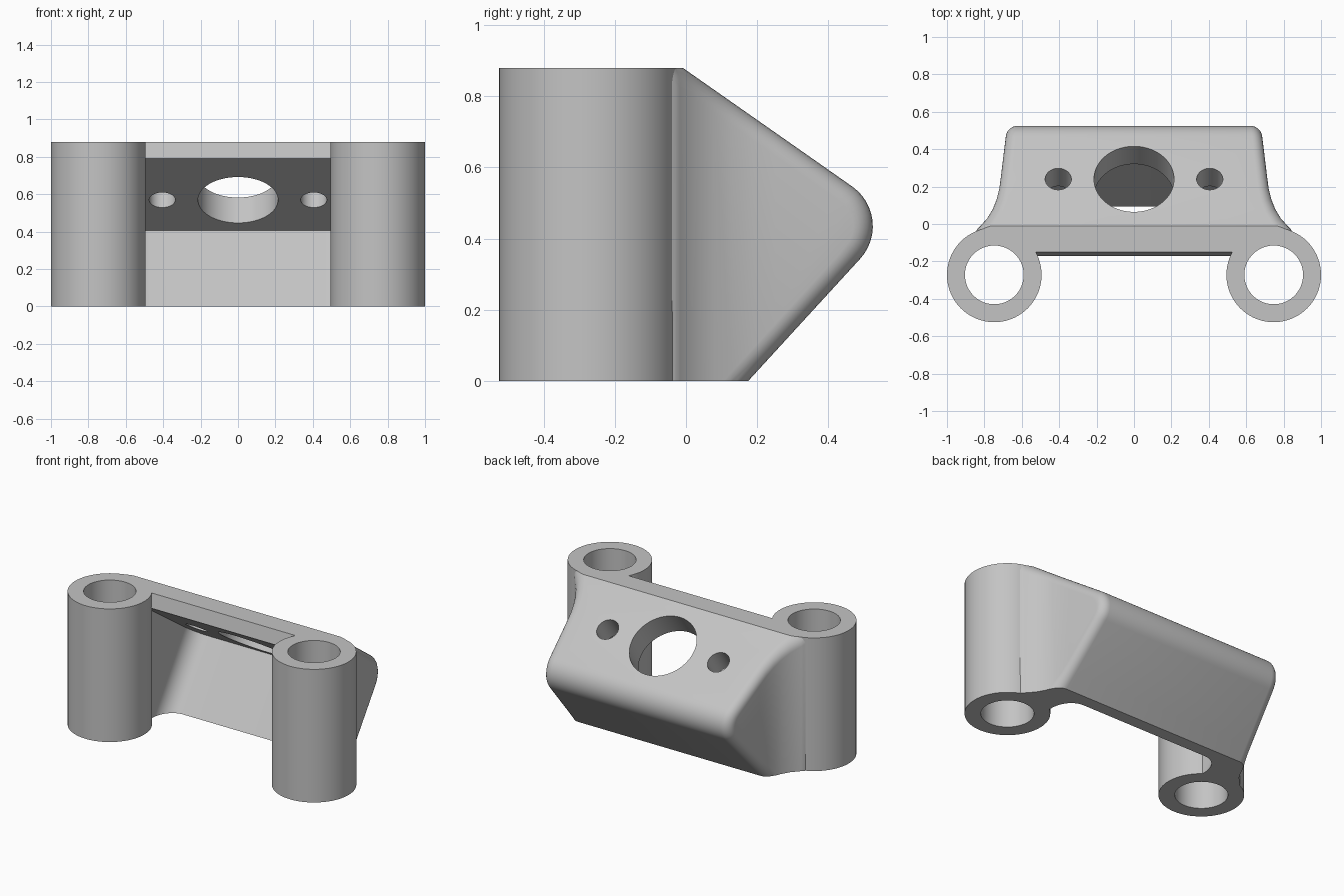
import bpy, bmesh, math
from mathutils import Matrix, Vector

old = bpy.data.objects.get("Cube")
if old:
    bpy.data.objects.remove(old, do_unlink=True)

HEIGHT = 0.88
TUBE_X, TUBE_Y = 0.747, -0.272
SLOPE = math.radians(35)      # upper plate
UNDER = math.radians(47.5)    # lower plate

grey = bpy.data.materials.new("plain_grey")
grey.use_nodes = True
grey.diffuse_color = (0.55, 0.55, 0.55, 1)
grey.node_tree.nodes["Principled BSDF"].inputs["Base Color"].default_value = (0.55, 0.55, 0.55, 1)


def finish(name, bm):
    bmesh.ops.recalc_face_normals(bm, faces=bm.faces[:])
    mesh = bpy.data.meshes.new(name)
    bm.to_mesh(mesh)
    bm.free()
    obj = bpy.data.objects.new(name, mesh)
    bpy.context.collection.objects.link(obj)
    mesh.materials.append(grey)
    return obj


def prism(points, direction):
    """Extrude a closed outline along a direction."""
    bm = bmesh.new()
    face = bm.faces.new([bm.verts.new(p) for p in points])
    geom = bmesh.ops.extrude_face_region(bm, geom=[face])["geom"]
    verts = [g for g in geom if isinstance(g, bmesh.types.BMVert)]
    bmesh.ops.translate(bm, verts=verts, vec=direction)
    return bm


def cylinder(name, radius, depth, matrix):
    bm = bmesh.new()
    bmesh.ops.create_cone(bm, cap_ends=True, segments=72, radius1=radius,
                          radius2=radius, depth=depth, matrix=matrix)
    return finish(name, bm)


def apply(obj, mod):
    bpy.context.view_layer.objects.active = obj
    bpy.ops.object.modifier_apply(modifier=mod.name)


def combine(obj, other, operation):
    mod = obj.modifiers.new("combine", "BOOLEAN")
    mod.operation = operation
    mod.solver = "EXACT"
    mod.object = other
    apply(obj, mod)
    bpy.data.objects.remove(other, do_unlink=True)


# Side profile: two sloping faces meeting in a rounded nose
nose_y, nose_z, nose_r = 0.389, 0.435, 0.136
start, end = math.pi / 2 - SLOPE, UNDER - math.pi / 2
arc = []
for i in range(13):
    a = start + (end - start) * i / 12
    arc.append((nose_y + nose_r * math.cos(a), nose_z + nose_r * math.sin(a)))
top_y, low_z = -0.6, -0.5
top = (top_y, arc[0][1] + (arc[0][0] - top_y) * math.tan(SLOPE))
low = (arc[-1][0] - (arc[-1][1] - low_z) / math.tan(UNDER), low_z)
profile = [top] + arc + [low, (top_y, low_z)]
bracket = finish("bracket", prism([(-1.2, y, z) for y, z in profile], (2.4, 0, 0)))

# Plan outline: sides flare out in a hollow curve to meet the tubes
half = [(0.72, -0.272), (0.83, -0.13), (0.872, -0.052), (0.825, -0.015), (0.785, 0.03),
        (0.755, 0.08), (0.735, 0.13), (0.72, 0.19), (0.712, 0.25), (0.667, 0.62)]
plan = half + [(-x, y) for x, y in reversed(half)]
combine(bracket, finish("plan_cutter", prism([(x, y, -0.3) for x, y in plan], (0, 0, 1.7))), "INTERSECT")

# Rounded rim along the sides
rim = bracket.modifiers.new("rim", "BEVEL")
rim.width = 0.055
rim.segments = 6
rim.limit_method = "ANGLE"
rim.angle_limit = math.radians(50)
rim.use_clamp_overlap = False
apply(bracket, rim)

# Flat top and bottom
bm = bmesh.new()
bmesh.ops.create_cube(bm, size=1, matrix=Matrix.Translation((0, 0, HEIGHT / 2))
                      @ Matrix.Diagonal((3, 3, HEIGHT, 1)))
combine(bracket, finish("slab_cutter", bm), "INTERSECT")

# Hollow behind the plates, with rounded rear corners
hollow = [(-0.6, 1.06), (-0.11, 1.06), (-0.17, 0.79), (0.38, 0.405), (0.022, -0.1), (-0.6, -0.1)]
bm = prism([(-0.59, y, z) for y, z in hollow], (1.18, 0, 0))


def on_lower_wall(edge):
    mid = (edge.verts[0].co + edge.verts[1].co) / 2
    return abs(mid.x) > 0.5 and abs(mid.y - 0.2) < 0.03 and abs(mid.z - 0.15) < 0.03


bmesh.ops.bevel(bm, geom=[e for e in bm.edges if on_lower_wall(e)], offset=0.12,
                offset_type="OFFSET", segments=8, profile=0.5, affect="EDGES")
combine(bracket, finish("hollow_cutter", bm), "DIFFERENCE")

# Mounting tubes, then their bores
for side in (-1, 1):
    place = Matrix.Translation((side * TUBE_X, TUBE_Y, HEIGHT / 2))
    combine(bracket, cylinder("tube", 0.253, HEIGHT, place), "UNION")
for side in (-1, 1):
    place = Matrix.Translation((side * TUBE_X, TUBE_Y, HEIGHT / 2))
    combine(bracket, cylinder("bore", 0.157, 2, place), "DIFFERENCE")

# Holes square to the upper plate
normal = Vector((0, math.sin(SLOPE), math.cos(SLOPE)))
for x, radius in ((0, 0.214), (-0.405, 0.07), (0.405, 0.07)):
    center = Vector((x, 0.24, 0.705)) - normal * 0.06
    place = Matrix.Translation(center) @ Matrix.Rotation(-SLOPE, 4, "X")
    combine(bracket, cylinder("hole", radius, 0.32, place), "DIFFERENCE")

bpy.ops.object.select_all(action="DESELECT")
bracket.select_set(True)
bpy.context.view_layer.objects.active = bracket
bpy.ops.object.shade_smooth_by_angle(angle=math.radians(25))
